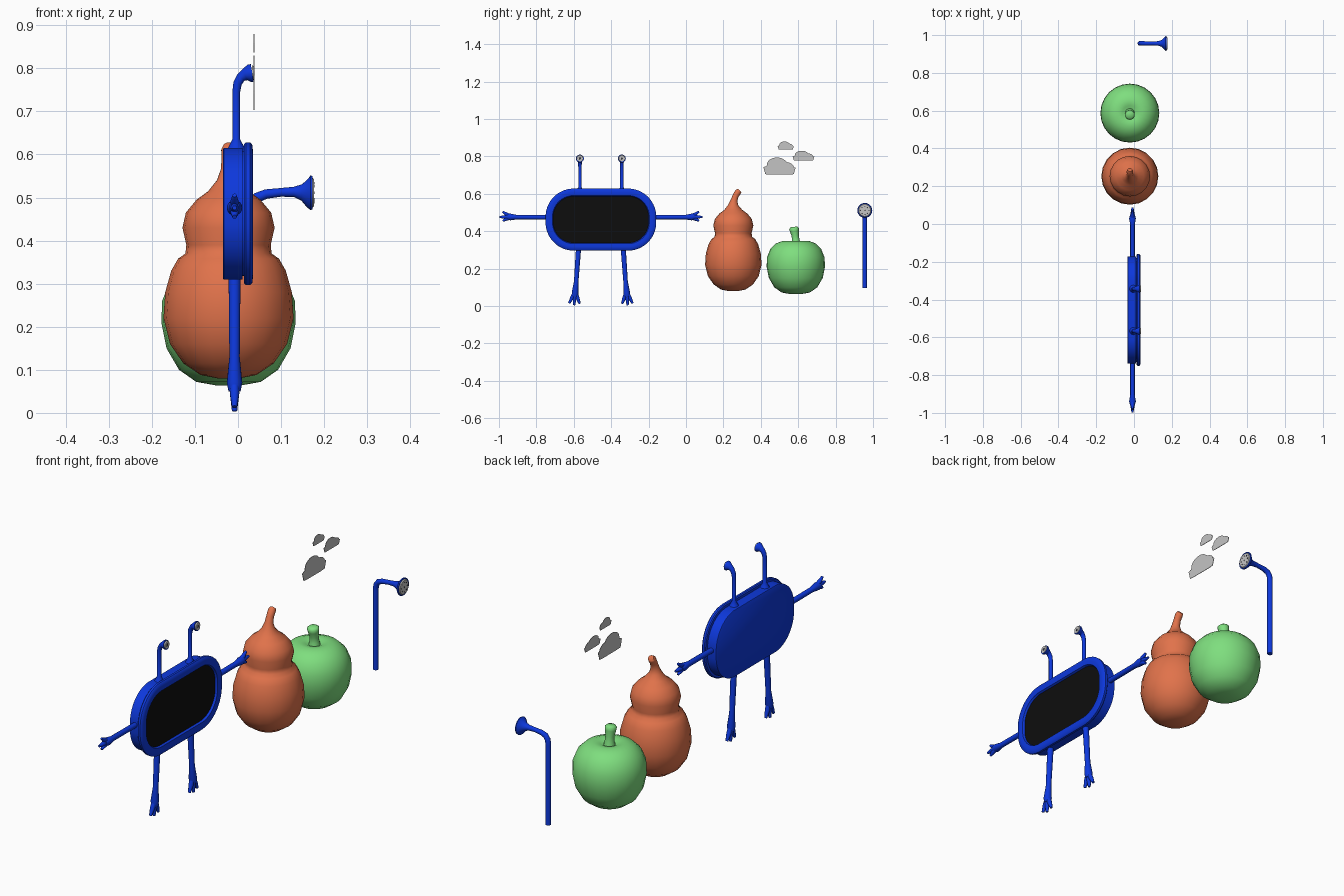
import bpy, bmesh, math
from mathutils import Vector

cube = bpy.data.objects.get("Cube")
if cube:
    bpy.data.objects.remove(cube, do_unlink=True)


def material(name, color):
    m = bpy.data.materials.new(name)
    m.use_nodes = True
    m.diffuse_color = (*color, 1)
    m.node_tree.nodes["Principled BSDF"].inputs["Base Color"].default_value = (*color, 1)
    return m


blue = material("blue", (0.004, 0.04, 0.72))
black = material("black", (0.004, 0.004, 0.004))
orange = material("orange", (0.75, 0.17, 0.07))
green = material("green", (0.21, 0.73, 0.21))
grey = material("light_grey", (0.55, 0.55, 0.55))
dark = material("dark_grey", (0.05, 0.05, 0.06))
X, Y, Z = Vector((1, 0, 0)), Vector((0, 1, 0)), Vector((0, 0, 1))


def skin(name, rings, mat, angle=40):
    """Join rings of points into a capped, smooth-shaded object."""
    bm = bmesh.new()
    loops = [[bm.verts.new(p) for p in ring] for ring in rings]
    n = len(loops[0])
    for a, b in zip(loops, loops[1:]):
        for i in range(n):
            j = (i + 1) % n
            bm.faces.new((a[i], a[j], b[j], b[i]))
    bm.faces.new(loops[0])
    bm.faces.new(loops[-1])
    bmesh.ops.recalc_face_normals(bm, faces=bm.faces)
    mesh = bpy.data.meshes.new(name)
    bm.to_mesh(mesh)
    bm.free()
    mesh.materials.append(mat)
    mesh.shade_smooth()
    mesh.set_sharp_from_angle(angle=math.radians(angle))
    ob = bpy.data.objects.new(name, mesh)
    bpy.context.collection.objects.link(ob)
    return ob


def tube(name, path, radii, mat, side=X, axis=None, n=16, angle=40):
    """Round tube along a path; side is the normal of the path's plane."""
    pts = [Vector(p) for p in path]
    rings = []
    for i, p in enumerate(pts):
        t = axis or (pts[min(i + 1, len(pts) - 1)] - pts[max(i - 1, 0)]).normalized()
        v = t.cross(side)
        rings.append([p + radii[i] * (math.cos(a) * side + math.sin(a) * v)
                      for a in (2 * math.pi * k / n for k in range(n))])
    return skin(name, rings, mat, angle)


def disc(name, x, y, z, r, thick, mat, n=24):
    return tube(name, [(x, y, z), (x + thick, y, z)], [r, r * 0.9], mat, Y, X, n)


# Body: rounded slab, groove, raised rim and sunken screen in one skin
MID_Y, MID_Z = -0.455, 0.462


def rounded_outline(x, r):
    ring = []
    for k in range(48):
        a = 2 * math.pi * (k + 0.5) / 48
        c, s = math.cos(a), math.sin(a)
        ring.append((x, MID_Y + math.copysign(0.145, c) + r * c,
                     MID_Z + math.copysign(0.015, s) + r * s))
    return ring


profile = [(-0.035, 0.135), (-0.033, 0.138), (0.011, 0.138), (0.011, 0.13),
           (0.014, 0.13), (0.014, 0.147), (0.018, 0.151), (0.028, 0.151),
           (0.033, 0.146), (0.035, 0.13), (0.033, 0.114), (0.024, 0.11)]
body = skin("body", [rounded_outline(x, r) for x, r in profile], blue)
body.data.materials.append(black)
for f in body.data.polygons:
    if len(f.vertices) > 4 and f.center.x > 0:
        f.material_index = 1

# Limbs and eye stalks, mirrored about the body's middle
for side, s in (("right", -1), ("left", 1)):
    def at(d, z, x=-0.008):
        return (x, MID_Y + s * d, z)

    tube(side + "_arm", [at(0.26, 0.474), at(0.45, 0.475), at(0.485, 0.476), at(0.505, 0.477)],
         [0.012, 0.012, 0.018, 0.012], blue)
    for label, tip in (("upper", (0.525, 0.505)), ("middle", (0.543, 0.476)),
                       ("lower", (0.525, 0.455))):
        mid = (0.475 + tip[0]) / 2 + 0.005, (0.476 + tip[1]) / 2
        tube(f"{side}_{label}_finger", [at(0.47, 0.476), at(*mid), at(*tip)],
             [0.01, 0.01, 0.005], blue, n=10)

    tube(side + "_leg", [at(0.118, 0.33), at(0.132, 0.13), at(0.138, 0.07), at(0.14, 0.05)],
         [0.014, 0.012, 0.018, 0.014], blue)
    for label, d, z in (("inner", 0.113, 0.012), ("middle", 0.143, 0.004), ("outer", 0.17, 0.014)):
        tube(f"{side}_{label}_toe", [at(0.137, 0.08), at((0.138 + d) / 2, 0.045), at(d, z)],
             [0.01, 0.011, 0.006], blue, n=10)

    stalk = [(-0.004, 0.605), (-0.004, 0.62), (-0.004, 0.635), (-0.004, 0.745), (-0.001, 0.765),
             (0.007, 0.779), (0.016, 0.785), (0.027, 0.788), (0.033, 0.789)]
    tube(side + "_eye_stalk", [at(0.112, z, x) for x, z in stalk],
         [0.024, 0.017, 0.009, 0.009, 0.01, 0.011, 0.014, 0.021, 0.021], blue, Y, n=20)
    ey = MID_Y + s * 0.112
    disc(side + "_eye_lens", 0.032, ey, 0.789, 0.018, 0.005, grey)
    disc(side + "_eye_pupil", 0.037, ey, 0.789, 0.006, 0.001, dark, 12)

# Two-lobed gourd with a bent stalk: (y shift, z, radius)
gourd = [(0, 0.08, 0.025), (0, 0.088, 0.065), (0, 0.115, 0.105), (0, 0.16, 0.136),
         (0, 0.22, 0.151), (0, 0.28, 0.147), (0, 0.33, 0.133), (0, 0.358, 0.117),
         (0, 0.37, 0.1), (0, 0.39, 0.098), (0, 0.43, 0.107), (0, 0.465, 0.099),
         (0, 0.495, 0.074), (0, 0.515, 0.047), (0, 0.54, 0.027), (0.004, 0.565, 0.018),
         (0.013, 0.59, 0.016), (0.025, 0.61, 0.017), (0.034, 0.618, 0.013)]
tube("orange_gourd", [(-0.022, 0.253 + d, z) for d, z, r in gourd], [g[2] for g in gourd],
     orange, n=20, angle=70)

# Round fruit with a dimpled top, and its stalk
fruit = [(0.064, 0.03), (0.072, 0.075), (0.1, 0.115), (0.15, 0.144), (0.21, 0.156),
         (0.26, 0.154), (0.305, 0.136), (0.335, 0.105), (0.348, 0.07), (0.345, 0.04), (0.33, 0.012)]
tube("green_fruit", [(-0.022, 0.587, z) for z, r in fruit], [r for z, r in fruit],
     green, axis=Z, n=24, angle=70)
stem = [(0, 0.325, 0.028), (0, 0.35, 0.021), (-0.003, 0.375, 0.019),
        (-0.007, 0.4, 0.024), (-0.01, 0.415, 0.026), (-0.011, 0.423, 0.017)]
tube("green_fruit_stalk", [(-0.022, 0.587 + d, z) for d, z, r in stem], [q[2] for q in stem],
     green, angle=70)

# Shower pole with flared head and spray plate
PY = 0.956
pole = [(0.031, 0.095, 0.012), (0.031, 0.46, 0.012), (0.034, 0.484, 0.012), (0.045, 0.5, 0.012),
        (0.065, 0.508, 0.011), (0.1, 0.512, 0.01), (0.13, 0.513, 0.012), (0.148, 0.512, 0.019),
        (0.162, 0.511, 0.034), (0.168, 0.511, 0.04), (0.173, 0.511, 0.039)]
tube("shower_pole", [(x, PY, z) for x, z, r in pole], [p[2] for p in pole], blue, Y, n=24)
disc("spray_plate", 0.172, PY, 0.511, 0.035, 0.005, grey)
for k in range(9):
    a, r = k * math.pi / 4, 0.022 if k < 8 else 0
    disc(f"spray_hole_{k}", 0.177, PY + r * math.cos(a), 0.511 + r * math.sin(a),
         0.003, 0.001, dark, 8)


# Thin cloud plates: flat base with bumps (centre, base height, radius) on top
def cloud(name, y, z, width, height):
    bumps = [(-0.36, 0.22, 0.2), (-0.08, 0.55, 0.32), (0.2, 0.38, 0.25), (0.4, 0.2, 0.17)]
    top = []
    for k in range(41):
        u = -0.5 + k / 40
        hs = [b + math.sqrt(r * r - (u - c) ** 2) * 1.4 for c, b, r in bumps if abs(u - c) < r]
        top.append((u, min(1, max(hs, default=0.24))))
    base = [(0.44, 0.02), (0.3, 0), (-0.3, 0), (-0.44, 0.02)]
    rings = [[(x, y + u * width, z + v * height) for u, v in top + base]
             for x in (0.036, 0.038)]
    skin(name, rings, grey, 30)


cloud("large_cloud", 0.5, 0.703, 0.172, 0.091)
cloud("right_cloud", 0.628, 0.777, 0.117, 0.053)
cloud("top_cloud", 0.533, 0.837, 0.086, 0.043)
